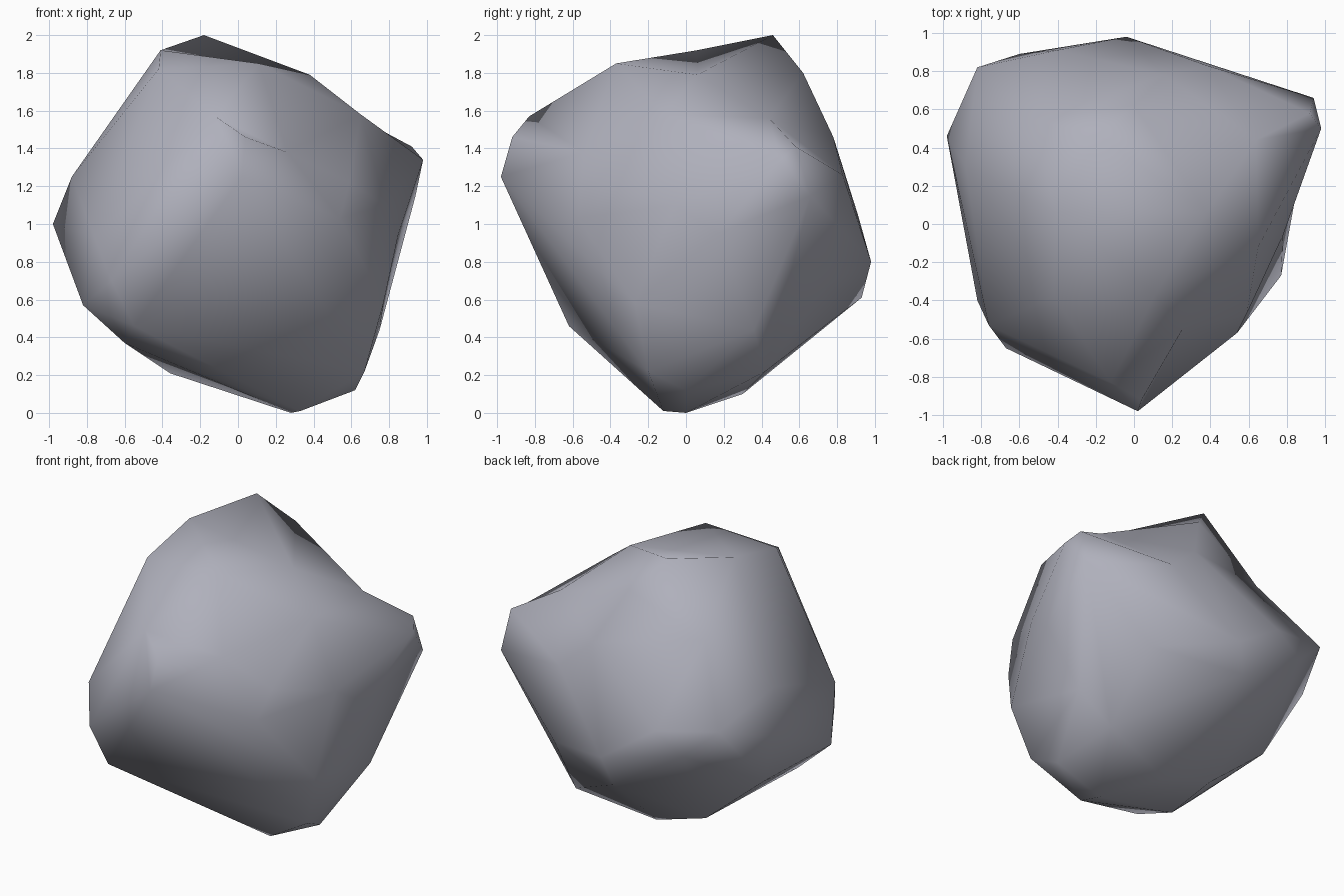
import bpy, bmesh
from mathutils import Vector

if "Cube" in bpy.data.objects:
    bpy.data.objects.remove(bpy.data.objects["Cube"])

# Corner points of the boulder, grouped by height
crown = [(-.18, .46, 2), (-.41, .06, 1.92), (-.42, -.38, 1.82), (.11, -.37, 1.85), (0, .62, 1.8)]
shoulder = [(-.12, -.83, 1.57), (.04, -.92, 1.46), (.65, -.12, 1.58), (.92, .58, 1.41),
            (.98, .5, 1.34), (.59, -.47, 1.22), (.02, -.98, 1.25), (-.88, .3, 1.25)]
waist = [(.38, .83, 1.26), (.94, .66, 1.15), (.54, -.57, 1.03), (-.76, -.53, .93),
         (-.98, .46, 1), (-.82, .82, 1.12), (-.6, .89, .92), (-.4, .91, 1.05),
         (-.04, .98, .8), (.77, -.27, .58), (.48, .74, .68), (-.67, -.65, .7)]
foot = [(-.1, .93, .61), (-.82, -.4, .57), (-.55, -.62, .46), (-.6, -.35, .37),
        (-.8, .29, .58), (-.36, .3, .21), (.01, .3, .1), (.28, 0, 0), (.33, -.12, .01),
        (.62, 0, .12), (.67, -.2, .22), (.54, .42, .22), (.75, .36, .44)]
# Points lying in shallow hollows of the surface
hollow = [(.38, .06, 1.79), (.16, .78, 1.46), (.64, .44, 1.56), (-.53, .55, 1.57),
          (.78, -.06, 1.1), (.85, .17, .95), (.26, -.54, 1.38)]
centre = Vector((0, .03, 1))

# Wrap a skin over the points by direction, so the hollows survive
bm = bmesh.new()
place, fixed = {}, set()
for p in crown + shoulder + waist + foot + hollow:
    v = bm.verts.new((Vector(p) - centre).normalized())
    place[v] = p
    if p in hollow:
        fixed.add(v)
bmesh.ops.convex_hull(bm, input=bm.verts[:])
for v in bm.verts:
    v.co = place[v]
bmesh.ops.recalc_face_normals(bm, faces=bm.faces[:])


def outward(a, b, c):
    a, b, c = a.co - centre, b.co - centre, c.co - centre
    return a.cross(b).dot(c)


# Turn edges that cut into the stone, except around the hollows
for _ in range(300):
    turned = False
    for e in bm.edges[:]:
        if len(e.link_loops) != 2 or fixed & set(e.verts):
            continue
        l1, l2 = e.link_loops
        a, b = l1.vert, l1.link_loop_next.vert
        c, d = l1.link_loop_prev.vert, l2.link_loop_prev.vert
        depth = (b.co - a.co).cross(c.co - a.co).dot(d.co - a.co)
        if depth > 1e-5 and outward(c, d, b) > 1e-3 and outward(d, c, a) > 1e-3:
            if bmesh.utils.edge_rotate(e, True):
                turned = True
                break
    if not turned:
        break
bmesh.ops.recalc_face_normals(bm, faces=bm.faces[:])

mesh = bpy.data.meshes.new("boulder")
bm.to_mesh(mesh)
bm.free()
for poly in mesh.polygons:
    poly.use_smooth = True
boulder = bpy.data.objects.new("boulder", mesh)
bpy.context.collection.objects.link(boulder)

# Cool grey stone
stone = bpy.data.materials.new("grey stone")
stone.diffuse_color = (.43, .435, .5, 1)
stone.use_nodes = True
stone.node_tree.nodes["Principled BSDF"].inputs["Base Color"].default_value = stone.diffuse_color
mesh.materials.append(stone)
